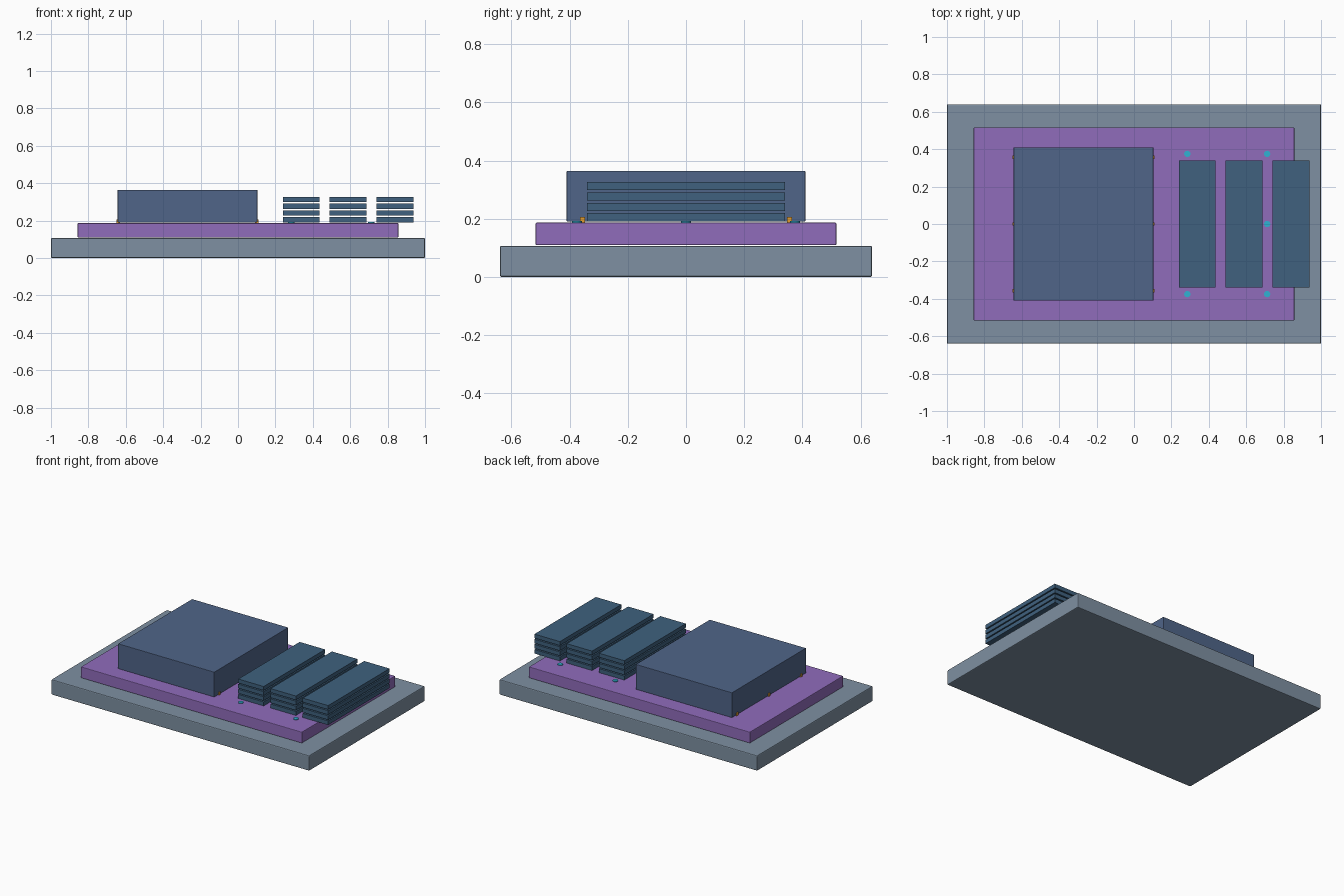
import bpy

if "Cube" in bpy.data.objects:
    bpy.data.objects.remove(bpy.data.objects["Cube"])


def material(name, r, g, b):
    m = bpy.data.materials.new(name)
    m.diffuse_color = (r, g, b, 1)
    m.use_nodes = True
    m.node_tree.nodes["Principled BSDF"].inputs["Base Color"].default_value = m.diffuse_color
    return m


SLATE = material("slate", 0.21, 0.28, 0.36)
PURPLE = material("purple", 0.28, 0.15, 0.50)
BLUE = material("blue", 0.08, 0.13, 0.25)
TEAL = material("teal", 0.05, 0.12, 0.21)
COPPER = material("copper", 0.75, 0.33, 0.03)
CYAN = material("cyan", 0.03, 0.45, 0.65)


def block(name, x, y, z, mat, bevel=0.0):
    """Box from (min, max) pairs, with an optional small edge bevel."""
    bpy.ops.mesh.primitive_cube_add(
        size=1, location=[(a + b) / 2 for a, b in (x, y, z)])
    ob = bpy.context.object
    ob.name = name
    ob.scale = [b - a for a, b in (x, y, z)]
    bpy.ops.object.transform_apply(location=False, rotation=False, scale=True)
    ob.data.materials.append(mat)
    if bevel:
        mod = ob.modifiers.new("edge_bevel", 'BEVEL')
        mod.width = bevel
        mod.segments = 2
    return ob


# Stacked slabs: substrate, interposer, processor die
block("substrate", (-1, 1), (-0.64, 0.64), (0, 0.107), SLATE, 0.006)
block("interposer", (-0.857, 0.857), (-0.517, 0.517), (0.109, 0.187), PURPLE, 0.004)
block("processor_die", (-0.643, 0.103), (-0.41, 0.41), (0.19, 0.365), BLUE, 0.002)

# Memory stacks: three columns of four separated layers
for s in range(3):
    x = 0.24 + 0.25 * s
    for k in range(4):
        z = 0.191 + 0.036 * k
        block(f"memory_{s + 1}_layer_{k + 1}", (x, x + 0.197), (-0.34, 0.34),
              (z, z + 0.028), TEAL)

# Solder bumps peeking out at the two sides of the die
for x in (-0.64, 0.10):
    for y in (-0.356, 0, 0.356):
        block("die_bump", (x - 0.009, x + 0.009), (y - 0.009, y + 0.009),
              (0.187, 0.206), COPPER)

# Flat contact pads on the interposer
for x in (0.285, 0.712):
    for y in (-0.375, 0, 0.375):
        bpy.ops.mesh.primitive_cylinder_add(
            vertices=16, radius=0.017, depth=0.012, location=(x, y, 0.186))
        pad = bpy.context.object
        pad.name = "contact_pad"
        pad.data.materials.append(CYAN)
        bpy.ops.object.shade_smooth_by_angle()
